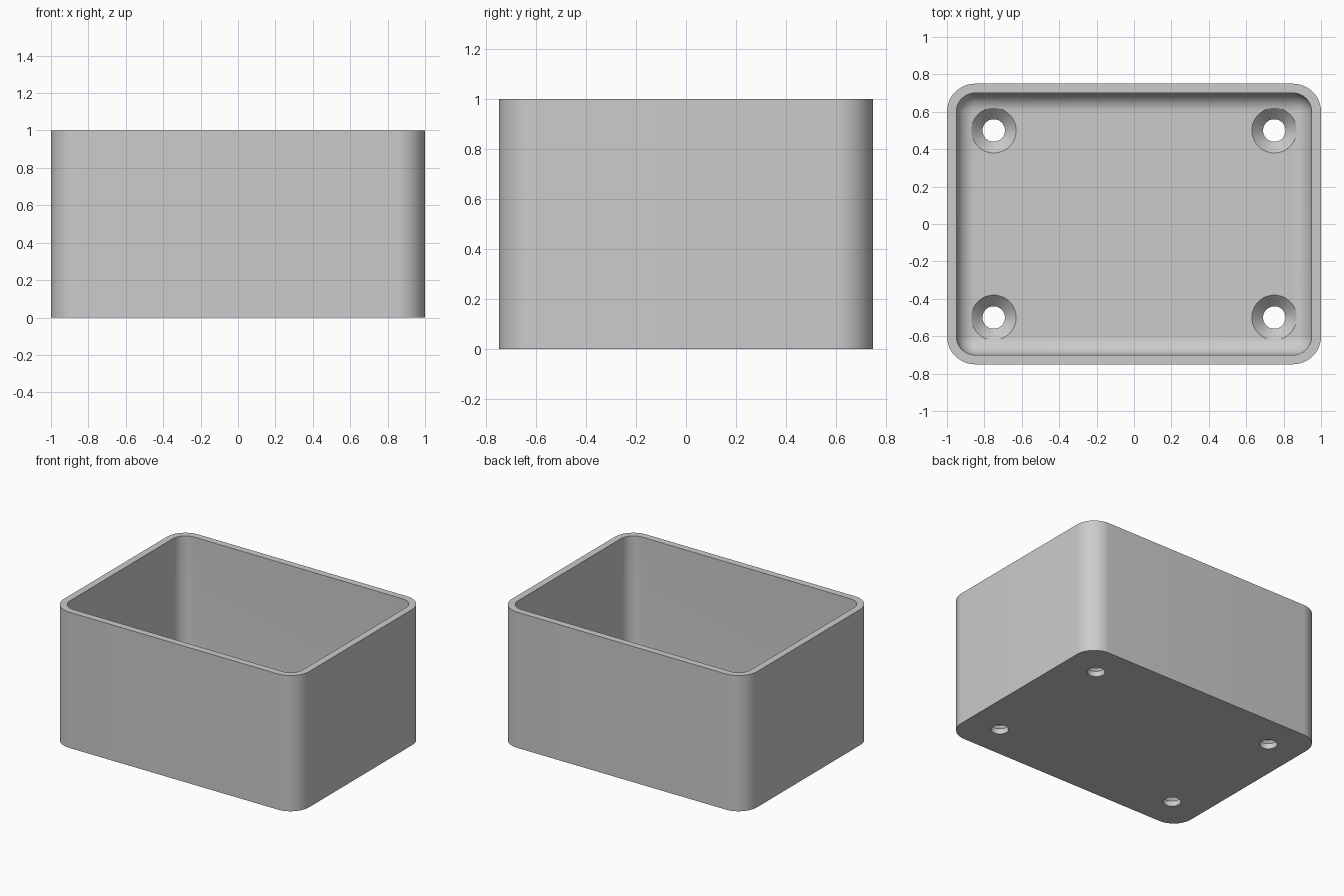
import bpy, bmesh
from math import sin, cos, pi

cube = bpy.data.objects.get("Cube")
if cube:
    bpy.data.objects.remove(cube, do_unlink=True)

HX, HY, HEIGHT = 1.0, 0.75, 1.0
WALL, FLOOR, CORNER, FILLET = 0.05, 0.1, 0.15, 0.1
HOLE_R, SINK_R, SINK_Z = 0.06, 0.12, 0.04
SEG = 12

grey = bpy.data.materials.new("plain grey")
grey.use_nodes = True
colour = (0.6, 0.6, 0.6, 1)
grey.diffuse_color = colour
grey.node_tree.nodes["Principled BSDF"].inputs["Base Color"].default_value = colour


def rounded_ring(bm, inset, z):
    """Rounded rectangle of vertices, inset from the outer wall."""
    r = max(CORNER - inset, 0)
    ring = []
    for q, (sx, sy) in enumerate(((1, 1), (-1, 1), (-1, -1), (1, -1))):
        for i in range(SEG + 1):
            a = (q + i / SEG) * pi / 2
            ring.append(bm.verts.new((sx * (HX - inset - r) + r * cos(a),
                                      sy * (HY - inset - r) + r * sin(a), z)))
    return ring


def circle_ring(bm, r, z, x, y, n=48):
    return [bm.verts.new((x + r * cos(2 * pi * i / n), y + r * sin(2 * pi * i / n), z))
            for i in range(n)]


def skin(bm, rings, name):
    """Close a stack of rings into a solid object."""
    for a, b in zip(rings, rings[1:]):
        for i in range(len(a)):
            j = (i + 1) % len(a)
            bm.faces.new((a[i], a[j], b[j], b[i]))
    bm.faces.new(rings[0][::-1])
    bm.faces.new(rings[-1])
    bmesh.ops.remove_doubles(bm, verts=bm.verts, dist=1e-5)
    bmesh.ops.recalc_face_normals(bm, faces=bm.faces)
    mesh = bpy.data.meshes.new(name)
    bm.to_mesh(mesh)
    bm.free()
    mesh.materials.append(grey)
    obj = bpy.data.objects.new(name, mesh)
    bpy.context.collection.objects.link(obj)
    return obj


# Open box: outer wall, rim, inner wall, rounded floor edge
bm = bmesh.new()
rings = [rounded_ring(bm, 0, 0), rounded_ring(bm, 0, HEIGHT), rounded_ring(bm, WALL, HEIGHT)]
for i in range(SEG + 1):
    a = i / SEG * pi / 2
    rings.append(rounded_ring(bm, WALL + FILLET * (1 - cos(a)), FLOOR + FILLET * (1 - sin(a))))
box = skin(bm, rings, "open_box")

# Countersunk screw holes through the floor
for sx in (-1, 1):
    for sy in (-1, 1):
        bm = bmesh.new()
        profile = ((HOLE_R, -0.1), (HOLE_R, SINK_Z), (SINK_R, FLOOR), (SINK_R, 0.3))
        cutter = skin(bm, [circle_ring(bm, r, z, sx * 0.75, sy * 0.5) for r, z in profile],
                      "screw_hole_cutter")
        cutter.hide_render = True
        bpy.context.view_layer.objects.active = box
        cut = box.modifiers.new("screw_hole", 'BOOLEAN')
        cut.operation, cut.solver, cut.object = 'DIFFERENCE', 'EXACT', cutter
        bpy.ops.object.modifier_apply(modifier=cut.name)
        bpy.data.objects.remove(cutter, do_unlink=True)

# Smooth shading with sharp rims
bpy.ops.object.select_all(action='DESELECT')
box.select_set(True)
bpy.context.view_layer.objects.active = box
bpy.ops.object.shade_smooth_by_angle(angle=pi / 6)
